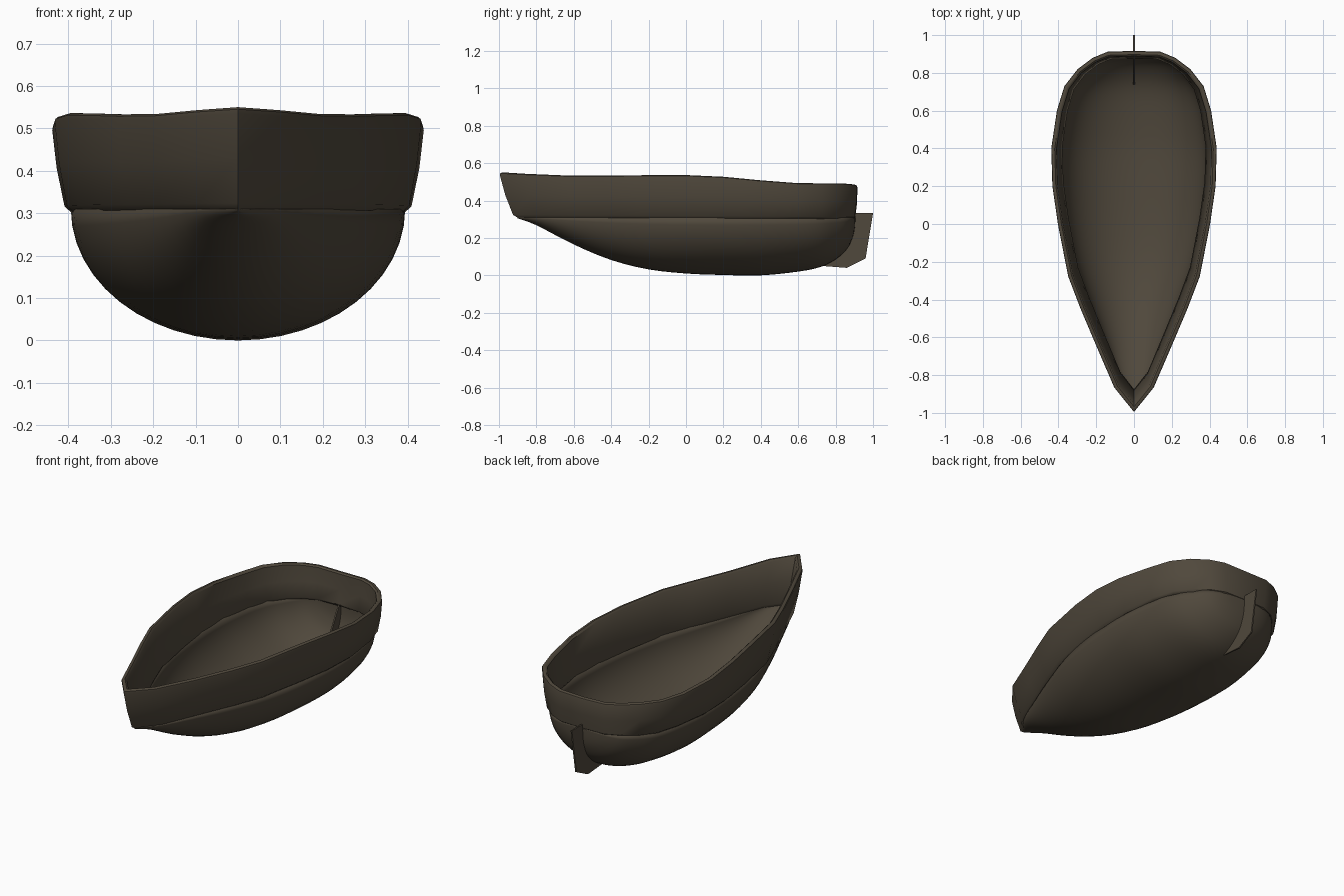
import bpy, bmesh, math
from mathutils import Vector

if "Cube" in bpy.data.objects:
    bpy.data.objects.remove(bpy.data.objects["Cube"])

wood = bpy.data.materials.new("dark_wood")
wood.diffuse_color = (0.08, 0.065, 0.045, 1)
wood.use_nodes = True
wood.node_tree.nodes["Principled BSDF"].inputs["Base Color"].default_value = wood.diffuse_color


def make_object(name, bm, smooth_angle=None):
    bmesh.ops.remove_doubles(bm, verts=bm.verts, dist=0.0004)
    bmesh.ops.recalc_face_normals(bm, faces=bm.faces)
    mesh = bpy.data.meshes.new(name)
    bm.to_mesh(mesh)
    bm.free()
    mesh.materials.append(wood)
    ob = bpy.data.objects.new(name, mesh)
    bpy.context.collection.objects.link(ob)
    bpy.ops.object.select_all(action='DESELECT')
    ob.select_set(True)
    bpy.context.view_layer.objects.active = ob
    if smooth_angle:
        bpy.ops.object.shade_smooth_by_angle(angle=math.radians(smooth_angle))
    return ob


def skin(bm, rows, close_rows=False, close_cols=False):
    grid = [[bm.verts.new(p) for p in row] for row in rows]
    n, m = len(grid), len(grid[0])
    for i in range(n if close_rows else n - 1):
        for j in range(m if close_cols else m - 1):
            a, b = grid[i], grid[(i + 1) % n]
            k = (j + 1) % m
            bm.faces.new((a[j], a[k], b[k], b[j]))


def spline(points, steps):
    # Catmull-Rom through the control points
    pts = [Vector(p) for p in points]
    out = []
    for i in range(len(pts) - 1):
        p0, p1, p2, p3 = pts[max(i - 1, 0)], pts[i], pts[i + 1], pts[min(i + 2, len(pts) - 1)]
        for s in range(steps):
            t = s / steps
            out.append(0.5 * (2 * p1 + (p2 - p0) * t + (2 * p0 - 5 * p1 + 4 * p2 - p3) * t * t
                              + (3 * p1 - p0 - 3 * p2 + p3) * t ** 3))
    return out + [pts[-1]]


# Rounded lower hull: stations of y, half width, keel height
stations = [(-0.90, 0, 0.305), (-0.8, 0.085, 0.268), (-0.6, 0.17, 0.165), (-0.4, 0.25, 0.082),
            (-0.2, 0.32, 0.032), (0, 0.365, 0.01), (0.2, 0.388, 0.002), (0.4, 0.393, 0),
            (0.6, 0.368, 0.02), (0.72, 0.33, 0.045), (0.8, 0.275, 0.085), (0.86, 0.215, 0.14),
            (0.89, 0.15, 0.2), (0.902, 0.08, 0.25), (0.906, 0, 0.305)]
rows = []
for y, w, k in spline(stations, 3):
    w, k = max(w, 0), min(max(k, 0), 0.31)
    rows.append([(w * math.cos(a), y, 0.31 - (0.31 - k) * math.sin(a))
                 for a in (math.pi * i / 24 for i in range(25))])
bm = bmesh.new()
skin(bm, rows)
hull = make_object("lower_hull", bm, 50)
mod = hull.modifiers.new("thickness", 'SOLIDIFY')
mod.thickness = 0.012
mod.offset = -1

# Flared upper planking: rim points of half width, y, z
rim = [(0, -1.0, 0.55), (0.105, -0.87, 0.543), (0.2, -0.65, 0.534), (0.285, -0.45, 0.533),
       (0.35, -0.28, 0.535), (0.405, 0, 0.536), (0.434, 0.2, 0.527), (0.44, 0.4, 0.508),
       (0.41, 0.6, 0.493), (0.37, 0.73, 0.492), (0.3, 0.82, 0.492), (0.22, 0.88, 0.489),
       (0.14, 0.913, 0.485), (0, 0.917, 0.482)]
top = [Vector(p) for p in rim] + [Vector((-x, y, z)) for x, y, z in rim[-2:0:-1]]
base = [Vector((p.x * 0.925, -0.92 + (p.y + 1) * 0.952, 0.305 - 0.004 * p.y)) for p in top]


def inward(loop, i):
    a = (loop[i] - loop[i - 1]).to_2d().normalized()
    b = (loop[(i + 1) % len(loop)] - loop[i]).to_2d().normalized()
    n = (Vector((-a.y, a.x)) + Vector((-b.y, b.x))).normalized()
    n /= max(n.dot(Vector((-a.y, a.x))), 0.4)
    return Vector((n.x, n.y, 0))


section = [(0, 0.012), (0.06, 0), (0.5, -0.004), (0.94, 0), (0.98, 0.003), (1, 0.01),
           (1, 0.02), (0.96, 0.028), (0.5, 0.026), (0.06, 0.03), (0, 0.022)]
rows = [[base[i].lerp(top[i], t) + inward(top, i) * d for t, d in section]
        for i in range(len(top))]
bm = bmesh.new()
skin(bm, rows, True, True)
make_object("upper_planking", bm, 40)

# Thin rudder blade passing through the stern
blade = [(0.73, 0.05), (0.86, 0.04), (0.96, 0.09), (1.0, 0.333), (0.89, 0.333)]
bm = bmesh.new()
sides = [[bm.verts.new((x, y, z)) for y, z in blade] for x in (-0.004, 0.004)]
for s in sides:
    bm.faces.new(s)
for i in range(len(blade)):
    j = (i + 1) % len(blade)
    bm.faces.new((sides[0][i], sides[0][j], sides[1][j], sides[1][i]))
make_object("rudder", bm)
